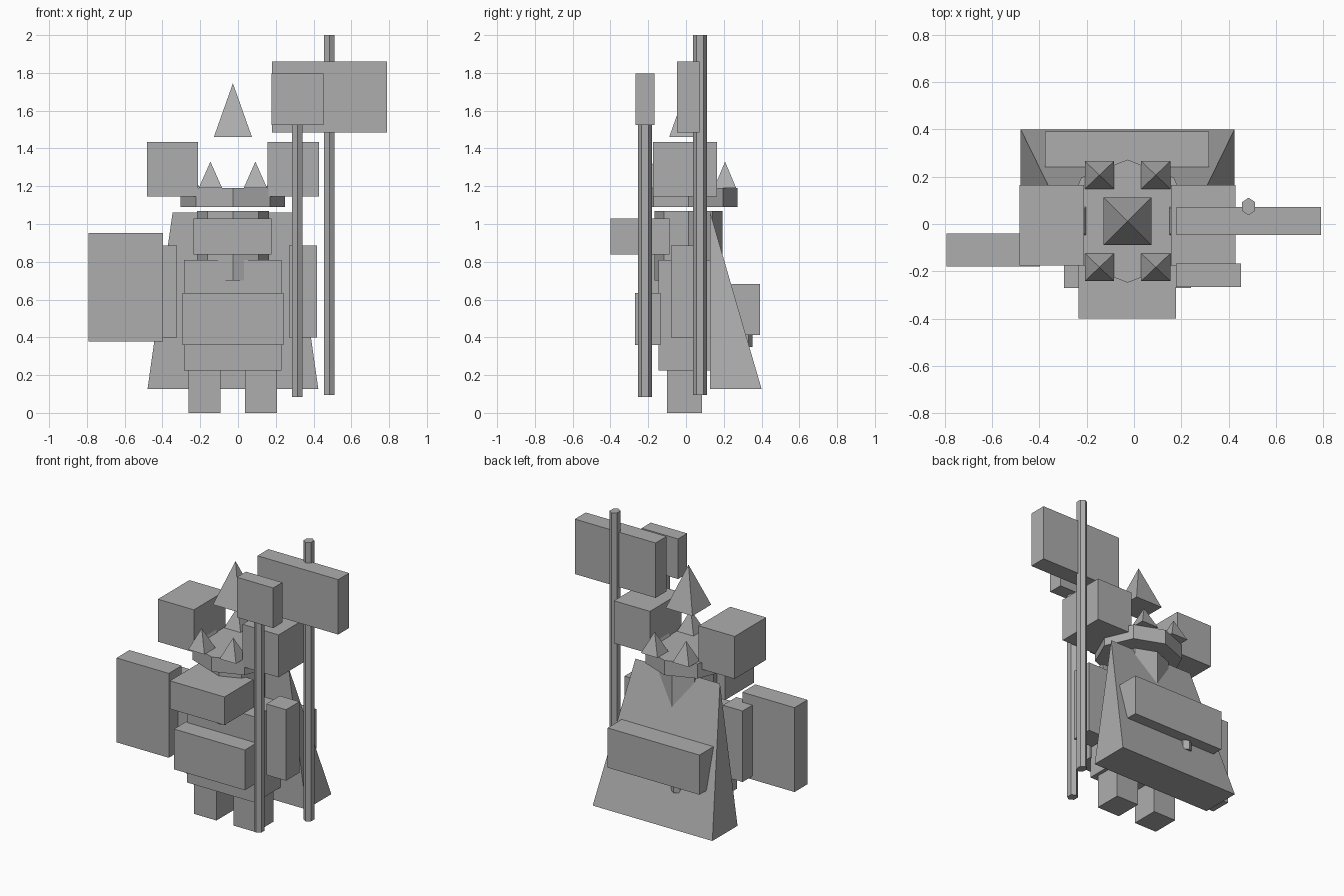
import bpy, bmesh, math
from mathutils import Vector

if "Cube" in bpy.data.objects:
    bpy.data.objects.remove(bpy.data.objects["Cube"])

CX = -0.027          # body centre line
HY = 0.012           # head centre in y

grey = bpy.data.materials.new("plain grey")
grey.diffuse_color = (0.42, 0.42, 0.42, 1)
grey.use_nodes = True
grey.node_tree.nodes["Principled BSDF"].inputs["Base Color"].default_value = grey.diffuse_color


def hull(name, points):
    """Convex solid around a few points."""
    bm = bmesh.new()
    for p in points:
        bm.verts.new(p)
    bmesh.ops.convex_hull(bm, input=bm.verts)
    bmesh.ops.dissolve_limit(bm, angle_limit=0.01, verts=bm.verts, edges=bm.edges)
    bmesh.ops.recalc_face_normals(bm, faces=bm.faces)
    me = bpy.data.meshes.new(name)
    bm.to_mesh(me)
    bm.free()
    me.materials.append(grey)
    ob = bpy.data.objects.new(name, me)
    bpy.context.collection.objects.link(ob)
    return ob


def box(name, x, y, z):
    return hull(name, [(a, b, c) for a in x for b in y for c in z])


def prism(name, sides, cx, cy, rx, ry, z):
    """Upright prism with one corner pointing to the front."""
    ring = [(2 * math.pi * i / sides) for i in range(sides)]
    return hull(name, [(cx + rx * math.sin(a), cy - ry * math.cos(a), h)
                       for h in z for a in ring])


def spike(name, cx, cy, hx, hy, z0, z1):
    """Square pyramid."""
    return hull(name, [(cx + s * hx, cy + t * hy, z0) for s in (-1, 1) for t in (-1, 1)]
                + [(cx, cy, z1)])


def pair(name, x, y, z):
    """Two boxes mirrored about the body centre; x is the distance from it."""
    for side, s in (("left", -1), ("right", 1)):
        box(f"{side}_{name}", [CX + s * v for v in x], y, z)


# Body and limbs
box("torso", (-0.285, 0.231), (-0.145, 0.128), (0.225, 0.81))
pair("leg", (0.065, 0.234), (-0.101, 0.085), (0, 0.3))
pair("arm", (0.297, 0.446), (-0.08, 0.065), (0.4, 0.885))
pair("shoulder_guard", (0.184, 0.456), (-0.175, 0.165), (1.145, 1.435))

# Front plates
box("belly_plate", (-0.295, 0.241), (-0.27, -0.135), (0.36, 0.635))
box("chest_plate", (-0.235, 0.178), (-0.4, -0.087), (0.838, 1.03))

# Head, crown band and crown spikes
prism("head", 8, CX, HY, 0.191, 0.18, (0.7, 1.07))
prism("crown_band", 8, CX, HY, 0.277, 0.26, (1.09, 1.19))
for i in range(6):
    a = math.pi / 3 * i
    spike(f"crown_spike_{i + 1}", CX + 0.238 * math.cos(a), HY + 0.225 * math.sin(a),
          0.062, 0.059, 1.19, 1.33)
spike("top_spike", CX, HY, 0.101, 0.101, 1.46, 1.745)

# Cape: wedge closing to an edge at the neck
hull("cape", [(CX + s * w, y, z) for s in (-1, 1)
              for w, y, z in ((0.452, 0.128, 0.127), (0.452, 0.4, 0.127), (0.319, 0.128, 1.062))])

# Back pack and the peg under it
box("back_pack", (-0.376, 0.318), (0.24, 0.392), (0.412, 0.683))
prism("back_peg", 6, -0.153, 0.308, 0.04, 0.045, (0.35, 0.55))

# Shield
box("shield", (-0.792, -0.397), (-0.18, -0.04), (0.377, 0.953))

# Hammer in front
prism("hammer_handle", 6, 0.314, -0.218, 0.032, 0.037, (0.085, 1.6))
box("hammer_head", (0.178, 0.453), (-0.267, -0.168), (1.523, 1.797))

# Banner behind
prism("banner_pole", 6, 0.484, 0.074, 0.032, 0.037, (0.095, 2.0))
box("banner", (0.18, 0.79), (-0.047, 0.071), (1.485, 1.86))
